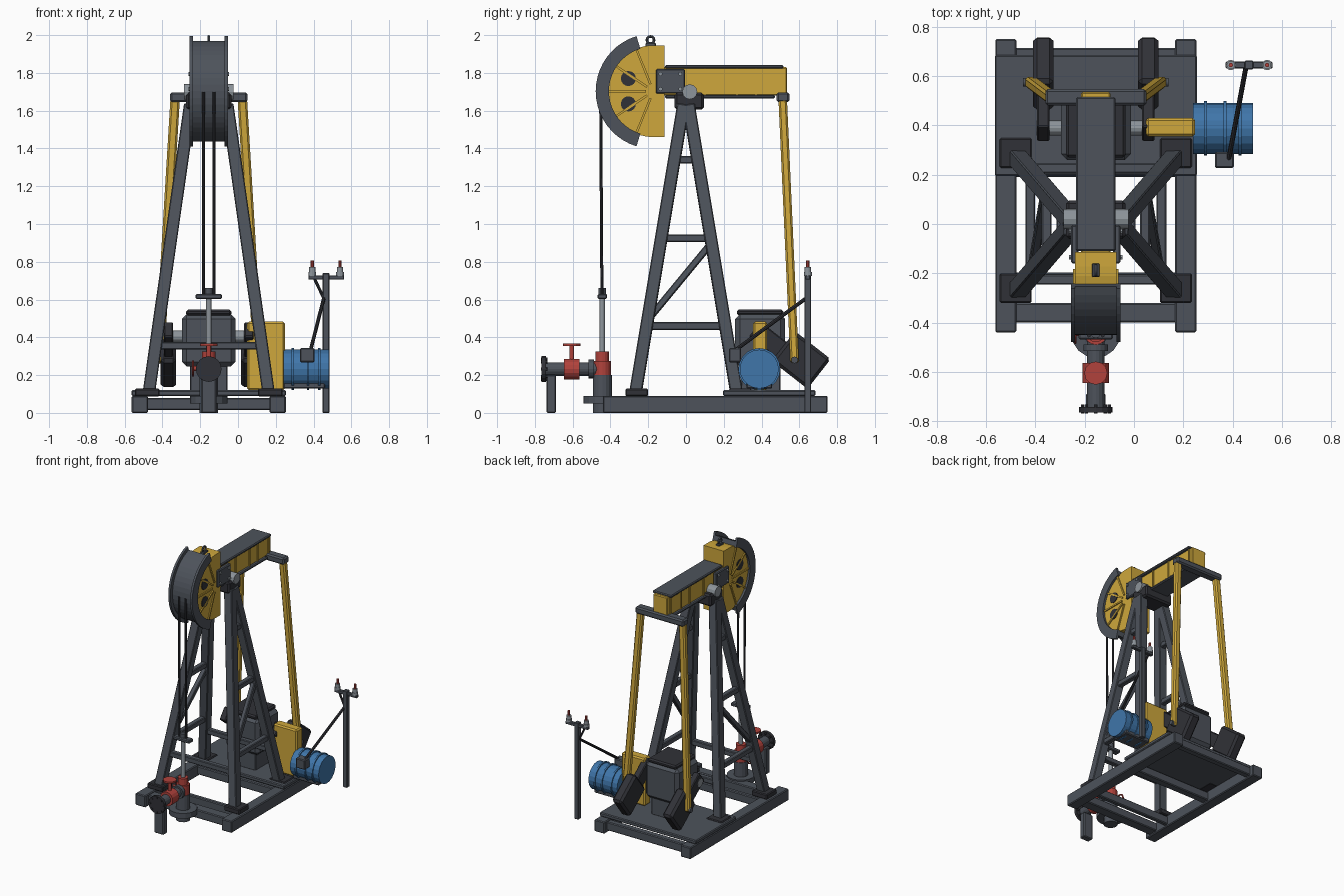
import bpy, bmesh, math
from mathutils import Vector, Matrix

if "Cube" in bpy.data.objects:
    bpy.data.objects.remove(bpy.data.objects["Cube"])

CX = -0.155  # centre line of the machine
SIDES = (-1, 1)


def material(name, r, g, b):
    m = bpy.data.materials.new(name)
    m.use_nodes = True
    m.diffuse_color = (r, g, b, 1)
    m.node_tree.nodes["Principled BSDF"].inputs["Base Color"].default_value = (r, g, b, 1)
    return m


STEEL = material("dark steel", 0.075, 0.086, 0.105)
BLACK = material("dark iron", 0.03, 0.031, 0.038)
YELLOW = material("yellow paint", 0.62, 0.39, 0.045)
BLUE = material("blue paint", 0.05, 0.18, 0.4)
RED = material("red paint", 0.44, 0.055, 0.045)
GREY = material("bare metal", 0.27, 0.3, 0.33)


def finish(name, bm, mat, matrix=None):
    bmesh.ops.recalc_face_normals(bm, faces=bm.faces)
    if matrix:
        bm.transform(matrix)
    me = bpy.data.meshes.new(name)
    bm.to_mesh(me)
    bm.free()
    me.materials.append(mat)
    ob = bpy.data.objects.new(name, me)
    bpy.context.collection.objects.link(ob)
    return ob


def block(name, size, mat, matrix, bevel=0.006):
    bm = bmesh.new()
    bmesh.ops.create_cube(bm, size=1)
    bmesh.ops.scale(bm, vec=size, verts=bm.verts)
    if bevel:
        bmesh.ops.bevel(bm, geom=bm.edges[:], offset=bevel, segments=1, affect='EDGES')
    return finish(name, bm, mat, matrix)


def box(name, x, y, z, mat, bevel=0.006):
    """Box from (min, max) ranges."""
    lo, hi = Vector((x[0], y[0], z[0])), Vector((x[1], y[1], z[1]))
    return block(name, hi - lo, mat, Matrix.Translation((lo + hi) / 2), bevel)


def bar(name, p, q, w, h, mat, bevel=0.005):
    """Rectangular bar between two points, kept square to the y axis."""
    p, q = Vector(p), Vector(q)
    d = (q - p).normalized()
    ref = Vector((0, 1, 0)) if abs(d.y) < 0.9 else Vector((0, 0, 1))
    u = ref.cross(d).normalized()
    v = d.cross(u)
    rot = Matrix((u, v, d)).transposed().to_4x4()
    return block(name, (w, h, (q - p).length), mat, Matrix.Translation((p + q) / 2) @ rot, bevel)


def rod(name, p, q, r, mat, sides=12):
    p, q = Vector(p), Vector(q)
    bm = bmesh.new()
    bmesh.ops.create_cone(bm, cap_ends=True, segments=sides, radius1=r, radius2=r, depth=(q - p).length)
    rot = (q - p).to_track_quat('Z', 'Y').to_matrix().to_4x4()
    return finish(name, bm, mat, Matrix.Translation((p + q) / 2) @ rot)


def prism(name, pts, x0, x1, mat):
    """Side profile in (y, z) extruded along x."""
    bm = bmesh.new()
    f = bm.faces.new([bm.verts.new((x0, y, z)) for y, z in pts])
    ext = bmesh.ops.extrude_face_region(bm, geom=[f])
    bmesh.ops.translate(bm, vec=(x1 - x0, 0, 0), verts=[v for v in ext["geom"] if isinstance(v, bmesh.types.BMVert)])
    return finish(name, bm, mat)


def ring(name, centre, r, tube, mat, axis):
    bpy.ops.mesh.primitive_torus_add(location=centre, major_radius=r, minor_radius=tube,
                                     major_segments=16, minor_segments=6)
    ob = bpy.context.object
    ob.rotation_euler = Vector(axis).to_track_quat('Z', 'Y').to_euler()
    ob.name = name
    ob.data.materials.append(mat)


# Skid base
for s in SIDES:
    c = CX + s * 0.365
    box("skid_beam", (c - 0.043, c + 0.043), (-0.44, 0.75), (0, 0.09), STEEL)
for y, w in ((-0.36, 0.08), (-0.215, 0.035), (0.22, 0.06), (0.69, 0.05)):
    box("skid_cross_beam", (-0.5, 0.2), (y - w / 2, y + w / 2), (0.015, 0.08), STEEL)
box("deck_plate", (-0.565, 0.255), (0.195, 0.685), (0.09, 0.12), STEEL)

# Support tower
def leg_point(s, e, z):
    t = (z - 0.12) / 1.5
    return Vector((CX + s * (0.315 - 0.215 * t), e * (0.265 - 0.25 * t), z))

for s in SIDES:
    for e in SIDES:
        bar("tower_leg", leg_point(s, e, 0.1), leg_point(s, e, 1.63), 0.066, 0.066, STEEL)
        x, y = CX + s * 0.325, e * (0.26 if e < 0 else 0.288)
        box("leg_foot", (x - 0.065, x + 0.065), (y - 0.06, y + 0.06), (0.088, 0.128), BLACK)
    for z in (0.46, 0.925, 1.34):
        bar("tower_side_brace", leg_point(s, -1, z), leg_point(s, 1, z), 0.04, 0.04, STEEL)
    bar("tower_diagonal", leg_point(s, -1, 0.49), leg_point(s, 1, 0.9), 0.035, 0.035, STEEL)
for e in SIDES:
    bar("tower_cross_brace", leg_point(-1, e, 0.355), leg_point(1, e, 0.355), 0.04, 0.04, STEEL)

# Saddle and pivot bearing
box("saddle", (CX - 0.12, CX + 0.12), (-0.06, 0.095), (1.605, 1.695), BLACK, 0.012)
rod("pivot_shaft", (CX - 0.132, 0.02, 1.7), (CX + 0.132, 0.02, 1.7), 0.04, GREY)

# Walking beam
box("beam_web", (CX - 0.06, CX + 0.06), (-0.13, 0.535), (1.68, 1.83), YELLOW)
box("beam_top_flange", (CX - 0.08, CX + 0.08), (-0.11, 0.515), (1.822, 1.842), STEEL)
box("beam_bottom_flange", (CX - 0.08, CX + 0.08), (-0.11, 0.47), (1.664, 1.684), STEEL)
for y in (0.1, 0.27, 0.37, 0.5):
    box("beam_stiffener", (CX - 0.067, CX + 0.067), (y - 0.006, y + 0.006), (1.684, 1.822), YELLOW, 0)
for s in SIDES:
    x = CX + s * 0.085
    box("head_joint_plate", (x - 0.015, x + 0.015), (-0.16, -0.005), (1.69, 1.82), STEEL)
    for y in (-0.135, -0.03):
        for z in (1.715, 1.795):
            rod("joint_bolt", (x, y, z), (x + s * 0.023, y, z), 0.011, GREY, 6)

# Horse head with curved cable track
HY, HZ = -0.173, 1.703

def arc(r, a0, a1, n=20):
    steps = [math.radians(a0 + (a1 - a0) * i / n) for i in range(n + 1)]
    return [(HY + r * math.cos(a), HZ + r * math.sin(a)) for a in steps]

prism("horse_head", arc(0.243, 90, 270) + [(-0.113, HZ - 0.243), (-0.113, HZ + 0.243)], CX - 0.085, CX + 0.085, YELLOW)
prism("cable_track", arc(0.278, 107, 253) + arc(0.235, 253, 107), CX - 0.09, CX + 0.09, STEEL)
for s in SIDES:
    prism("track_rim", arc(0.305, 107, 253) + arc(0.235, 253, 107), CX + s * 0.084, CX + s * 0.101, STEEL)
    x = CX + s * 0.087
    for a in (112, 146, 180, 214, 248):
        d = Vector((0, math.cos(math.radians(a)), math.sin(math.radians(a))))
        p = Vector((x, HY, HZ))
        bar("head_rib", p + d * 0.04, p + d * 0.235, 0.012, 0.012, YELLOW, 0)
    for z in (HZ + 0.067, HZ - 0.067):
        rod("head_hole", (CX + s * 0.08, -0.305, z), (CX + s * 0.09, -0.305, z), 0.04, BLACK, 16)
box("lifting_lug", (CX - 0.015, CX + 0.015), (-0.215, -0.16), (1.94, 1.958), STEEL, 0.003)
ring("lifting_eye", (CX, -0.188, 1.974), 0.019, 0.007, STEEL, (1, 0, 0))

# Bridle cables and carrier bar
WY = -0.443
for s in SIDES:
    rod("bridle_cable", (CX + s * 0.028, -0.445, 0.615), (CX + s * 0.028, -0.452, 1.7), 0.008, BLACK, 8)
box("carrier_bar", (CX - 0.07, CX + 0.07), (WY - 0.025, WY + 0.025), (0.603, 0.63), STEEL)
rod("rod_clamp", (CX, WY, 0.62), (CX, WY, 0.66), 0.02, STEEL)
rod("polished_rod", (CX, WY, 0.3), (CX, WY, 0.61), 0.015, GREY)

# Equalizer bar and pitman arms
box("equalizer", (CX - 0.205, CX + 0.205), (0.48, 0.548), (1.645, 1.697), STEEL, 0.01)
for s in SIDES:
    bar("pitman_arm", (CX + s * 0.178, 0.512, 1.66), (CX + s * 0.262, 0.575, 0.265), 0.05, 0.045, YELLOW, 0.01)
    rod("crank_pin", (CX + s * 0.2, 0.575, 0.28), (CX + s * 0.295, 0.575, 0.28), 0.018, STEEL)
    # Crank with counterweight
    turn = Matrix.Rotation(math.radians(-38), 4, 'X')
    x = CX + s * 0.213
    block("crank", (0.05, 0.32, 0.1), BLACK, Matrix.Translation((x, 0.49, 0.345)) @ turn)
    block("counterweight", (0.082, 0.24, 0.2), BLACK, Matrix.Translation((x, 0.61, 0.28)) @ turn, 0.016)

# Gearbox
box("gearbox_stand", (CX - 0.1, CX + 0.1), (0.29, 0.5), (0.115, 0.26), STEEL)
box("gearbox", (CX - 0.142, CX + 0.142), (0.26, 0.525), (0.245, 0.522), STEEL, 0.025)
box("gearbox_lid", (CX - 0.12, CX + 0.12), (0.27, 0.515), (0.515, 0.547), BLACK, 0.01)
rod("crank_shaft", (-0.395, 0.39, 0.405), (0.085, 0.39, 0.405), 0.031, GREY)
box("belt_guard", (0.048, 0.248), (0.355, 0.43), (0.12, 0.483), YELLOW, 0.01)

# Motor
rod("motor", (0.24, 0.388, 0.232), (0.483, 0.388, 0.232), 0.103, BLUE, 20)
for x in (0.29, 0.37, 0.43):
    rod("motor_band", (x - 0.006, 0.388, 0.232), (x + 0.006, 0.388, 0.232), 0.111, BLUE, 20)
box("motor_foot", (0.24, 0.46), (0.32, 0.456), (0.128, 0.17), STEEL)
box("junction_box", (0.328, 0.405), (0.228, 0.292), (0.268, 0.343), STEEL)

# Power pole
PX, PY = 0.466, 0.645
box("pole", (PX - 0.018, PX + 0.018), (PY - 0.018, PY + 0.018), (0, 0.74), STEEL, 0.004)
box("pole_crossarm", (0.372, 0.562), (PY - 0.014, PY + 0.014), (0.705, 0.728), STEEL, 0.004)
for x in (0.393, 0.54):
    rod("insulator_base", (x, PY, 0.725), (x, PY, 0.745), 0.021, GREY)
    rod("insulator", (x, PY, 0.745), (x, PY, 0.772), 0.017, GREY)
    rod("insulator_tip", (x, PY, 0.77), (x, PY, 0.806), 0.009, RED, 8)
rod("power_cable", (0.385, 0.265, 0.335), (0.455, 0.64, 0.61), 0.01, BLACK, 8)
rod("power_riser", (0.455, PY, 0.605), (0.405, PY, 0.71), 0.008, BLACK, 8)

# Wellhead
rod("well_flange", (CX, WY, 0.05), (CX, WY, 0.09), 0.1, STEEL, 16)
rod("well_casing", (CX, WY, 0), (CX, WY, 0.2), 0.05, STEEL, 16)
rod("well_tee", (CX, WY, 0.195), (CX, WY, 0.275), 0.047, RED, 16)
rod("stuffing_box", (CX, WY, 0.27), (CX, WY, 0.325), 0.036, RED, 16)
rod("side_stem", (CX, WY, 0.235), (-0.235, WY, 0.235), 0.012, RED)
ring("side_handwheel", (-0.238, WY, 0.235), 0.038, 0.006, RED, (1, 0, 0))

# Flow line with valve
for name, y0, y1, r, mat in (("flow_pipe", -0.75, -0.46, 0.036, STEEL), ("end_flange", -0.765, -0.742, 0.068, BLACK),
                             ("tee_flange", -0.515, -0.488, 0.05, STEEL), ("valve_body", -0.645, -0.565, 0.054, RED)):
    rod(name, (CX, y0, 0.232), (CX, y1, 0.232), r, mat, 16)
for i in range(8):
    a = math.tau * i / 8
    p = Vector((CX + 0.054 * math.cos(a), -0.75, 0.232 + 0.054 * math.sin(a)))
    rod("flange_bolt", p - Vector((0, 0.018, 0)), p + Vector((0, 0.018, 0)), 0.008, BLACK, 6)
rod("valve_stem", (CX, -0.605, 0.27), (CX, -0.605, 0.362), 0.011, RED)
rod("valve_handwheel", (CX, -0.605, 0.355), (CX, -0.605, 0.368), 0.047, RED, 12)
box("pipe_support", (CX - 0.04, CX + 0.04), (-0.738, -0.688), (0, 0.2), STEEL)
